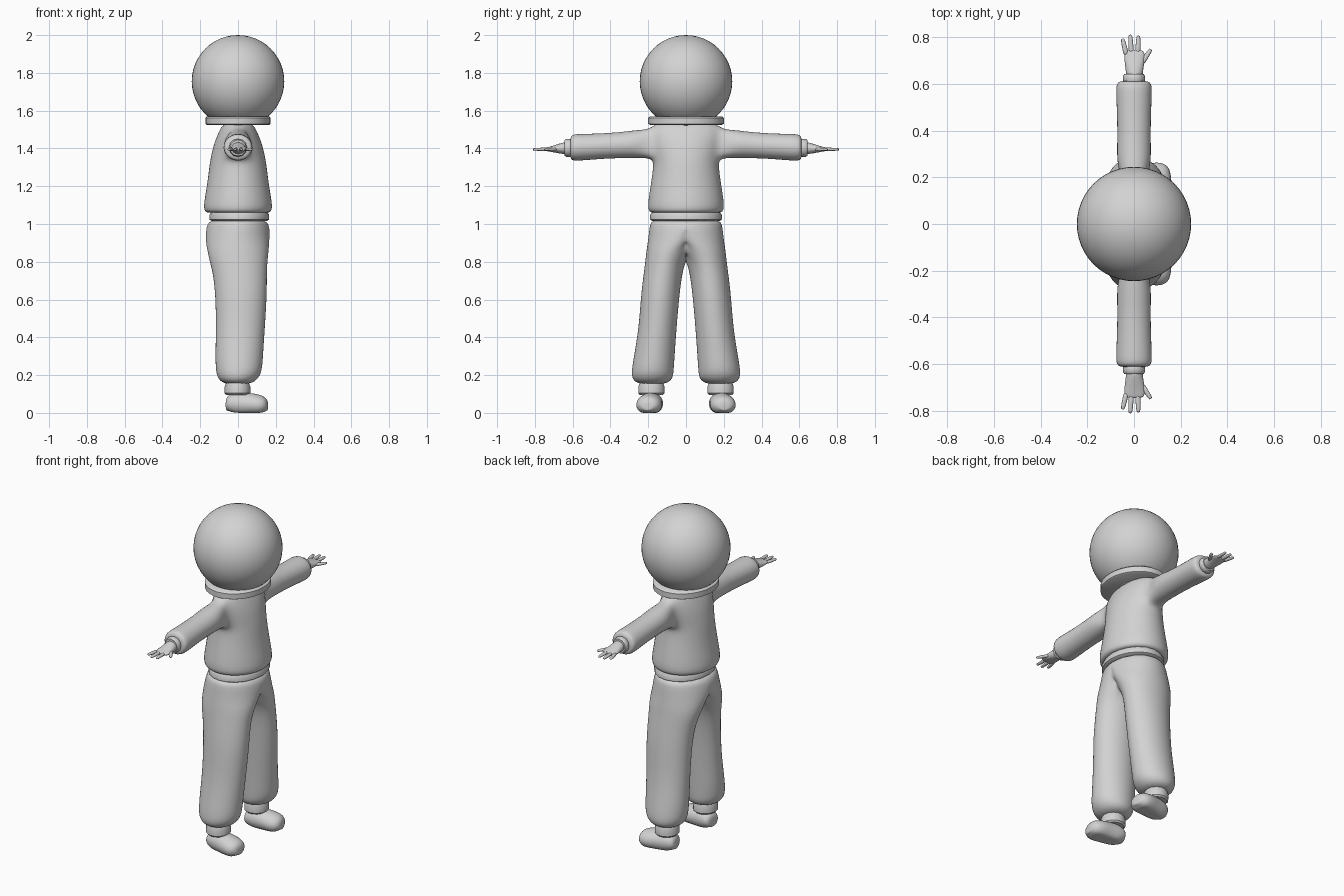
import bpy, bmesh, math
from mathutils import Vector, Matrix

if "Cube" in bpy.data.objects:
    bpy.data.objects.remove(bpy.data.objects["Cube"])

grey = bpy.data.materials.new("suit_grey")
grey.diffuse_color = (0.65, 0.65, 0.65, 1)
grey.use_nodes = True
grey.node_tree.nodes["Principled BSDF"].inputs["Base Color"].default_value = grey.diffuse_color
X, Y, Z = Vector((1, 0, 0)), Vector((0, 1, 0)), Vector((0, 0, 1))


def ring(c, u, v, n, start=0.0, span=2 * math.pi, closed=True):
    """Elliptical ring of points around c with half axes u and v."""
    steps = n if closed else n - 1
    return [Vector(c) + u * math.cos(start + span * i / steps)
            + v * math.sin(start + span * i / steps) for i in range(n)]


def bridge(bm, a, b, closed=True):
    n = len(a)
    return [bm.faces.new((a[i], a[(i + 1) % n], b[(i + 1) % n], b[i]))
            for i in range(n if closed else n - 1)]


def finish(name, bm, mirror=False, subdiv=0, angle=40):
    """Turn a bmesh into a smooth shaded object, optionally mirrored across y."""
    bmesh.ops.recalc_face_normals(bm, faces=bm.faces)
    me = bpy.data.meshes.new(name)
    bm.to_mesh(me)
    bm.free()
    ob = bpy.data.objects.new(name, me)
    bpy.context.collection.objects.link(ob)
    me.materials.append(grey)
    for o in bpy.context.selected_objects:
        o.select_set(False)
    ob.select_set(True)
    bpy.context.view_layer.objects.active = ob
    if subdiv:
        me.shade_smooth()
    else:
        bpy.ops.object.shade_smooth_by_angle(angle=math.radians(angle))
    if mirror:
        m = ob.modifiers.new("mirror", 'MIRROR')
        m.use_axis = (False, True, False)
        m.merge_threshold = 0.0005
    if subdiv:
        s = ob.modifiers.new("smooth", 'SUBSURF')
        s.levels = s.render_levels = subdiv
    return ob


def loft(name, rings, **kw):
    """Closed skin through a list of rings, capped at both ends."""
    bm = bmesh.new()
    vs = [[bm.verts.new(p) for p in r] for r in rings]
    for a, b in zip(vs, vs[1:]):
        bridge(bm, a, b)
    bm.faces.new(vs[0])
    bm.faces.new(vs[-1])
    return finish(name, bm, **kw)


# Round helmet
bm = bmesh.new()
bmesh.ops.create_uvsphere(bm, u_segments=48, v_segments=24, radius=0.245,
                          matrix=Matrix.Translation((0, 0, 1.755)))
finish("helmet", bm)

# Flat collar and waistband
loft("collar", [ring((0, 0, z), X * rx, Y * ry, 32) for z, rx, ry in
                ((1.525, .165, .19), (1.53, .173, .2), (1.562, .173, .2), (1.57, .163, .19))])
loft("waistband", [ring((.007, 0, z), X * rx, Y * ry, 20) for z, rx, ry in
                   ((1.015, .145, .175), (1.023, .158, .19), (1.048, .158, .19), (1.062, .15, .18))])

# Jacket: half torso with a hole on the side from which the sleeve grows
bm = bmesh.new()
torso = [(1.06, .13, .15), (1.058, .178, .198), (1.09, .189, .21), (1.2, .168, .192),
         (1.3, .156, .177), (1.35, .148, .178), (1.43, .130, .195), (1.50, .098, .20),
         (1.54, .075, .15)]
rows = [[bm.verts.new(p) for p in ring((0, 0, z), Y * ry, X * rx, 9, -math.pi / 2, math.pi, False)]
        for z, rx, ry in torso]
for r in rows:
    r[0].co.y = r[-1].co.y = 0
hole = []
for i in range(len(rows) - 1):
    faces = bridge(bm, rows[i], rows[i + 1], closed=False)
    if i in (5, 6):
        hole += faces[3:5]
bmesh.ops.delete(bm, geom=hole, context='FACES_ONLY')
hole_mid = rows[6][4]
bm.faces.new(rows[0])
bm.faces.new(rows[-1])
b, m, t = rows[5], rows[6], rows[7]
prev = [m[5], t[5], t[4], t[3], m[3], b[3], b[4], b[5]]
for y, z, rx, rz in ((.26, 1.424, .074, .074), (.34, 1.418, .072, .069), (.45, 1.412, .072, .067),
                     (.56, 1.406, .077, .071), (.60, 1.405, .077, .070), (.615, 1.403, .06, .055)):
    cur = [bm.verts.new(p) for p in ring((0, y, z), X * rx * 1.1, Z * rz * 1.1, 8)]
    bridge(bm, prev, cur)
    prev = cur
bm.faces.new(prev)
bmesh.ops.delete(bm, geom=[v for v in bm.verts if not v.link_faces], context='VERTS')
bmesh.ops.delete(bm, geom=[e for e in bm.edges if not e.link_faces], context='EDGES')
finish("jacket", bm, mirror=True, subdiv=2)

# Trousers: one leg, flattened against the middle plane and mirrored
bm = bmesh.new()
leg = [(1.03, 0, .15, 0, .185), (.99, 0, .17, 0, .197), (.92, -.003, .174, .03, .174),
       (.86, 0, .166, .085, .127), (.80, .003, .156, .108, .11), (.74, .010, .146, .122, .104),
       (.62, .017, .139, .137, .104), (.45, .013, .132, .15, .102), (.30, .006, .129, .168, .110),
       (.22, .005, .125, .177, .114), (.18, 0, .108, .178, .110), (.15, -.003, .07, .18, .075)]
rows = []
for z, cx, rx, cy, ry in leg:
    pts = ring((cx, cy, z), Y * ry, X * rx, 16)
    for p in pts:
        p.y = p.y if p.y > 0.001 else 0
    rows.append([bm.verts.new(p) for p in pts])
for a, b in zip(rows, rows[1:]):
    bridge(bm, a, b)
bm.faces.new(rows[0])
bm.faces.new(rows[-1])
inner = [f for f in bm.faces if all(v.co.y == 0 for v in f.verts)]
bmesh.ops.delete(bm, geom=inner, context='FACES')
finish("trousers", bm, mirror=True, subdiv=2)

# Wrist and ankle cuffs
loft("wrist_cuff", [ring((0, y, 1.403), X * r, Z * r, 12) for y, r in
                    ((.605, .044), (.614, .048), (.634, .048), (.642, .042))], mirror=True)
loft("ankle_cuff", [ring((-.003, .183, z), X * r, Y * r * 1.05, 14) for z, r in
                    ((.095, .06), (.104, .068), (.138, .068), (.16, .06))], mirror=True)

# Hands: flat palm with three fingers and a thumb
loft("palm", [ring((0.002, y, z), X * rx * 1.1, Z * rz * 1.1, 8) for y, z, rx, rz in
              ((.625, 1.402, .036, .032), (.65, 1.401, .036, .031), (.69, 1.398, .042, .021),
               (.725, 1.396, .045, .012), (.748, 1.395, .038, .008))], mirror=True, subdiv=2)
fingers = {"outer_finger": ((-.032, .72), (-.049, .795)), "middle_finger": ((-.011, .725), (-.016, .812)),
           "inner_finger": ((.016, .725), (.019, .808)), "thumb": ((.028, .68), (.073, .75))}
for name, (p, q) in fingers.items():
    p, q = Vector((*p, 1.396)), Vector((*q, 1.395))
    side = (q - p).normalized().cross(Z)
    loft(name, [ring(p.lerp(q, f), side * r, Z * r * .8, 8) for f, r in
                ((0, .013), (.5, .0115), (.9, .010), (1, .006))], mirror=True, subdiv=1)

# Shoes: rounded, flat soled, toes turned slightly outward
rows = []
turn = Matrix.Rotation(math.radians(8), 3, 'Z')
for x, ry, top in ((-.064, .03, .07), (-.055, .05, .09), (-.02, .06, .112), (.04, .063, .108),
                   (.09, .07, .102), (.13, .064, .092), (.152, .045, .076), (.16, .022, .055)):
    base = .012 if x < -.05 else (.012 if x > .15 else -.012)
    pts = ring((x, 0, (top + base) / 2), Y * ry * 1.03, Z * (top - base) / 2 * 1.03, 14)
    for p in pts:
        p.z = max(p.z, 0.0)
    rows.append([turn @ p + Vector((0, .182, 0)) for p in pts])
loft("shoe", rows, mirror=True, subdiv=2)
